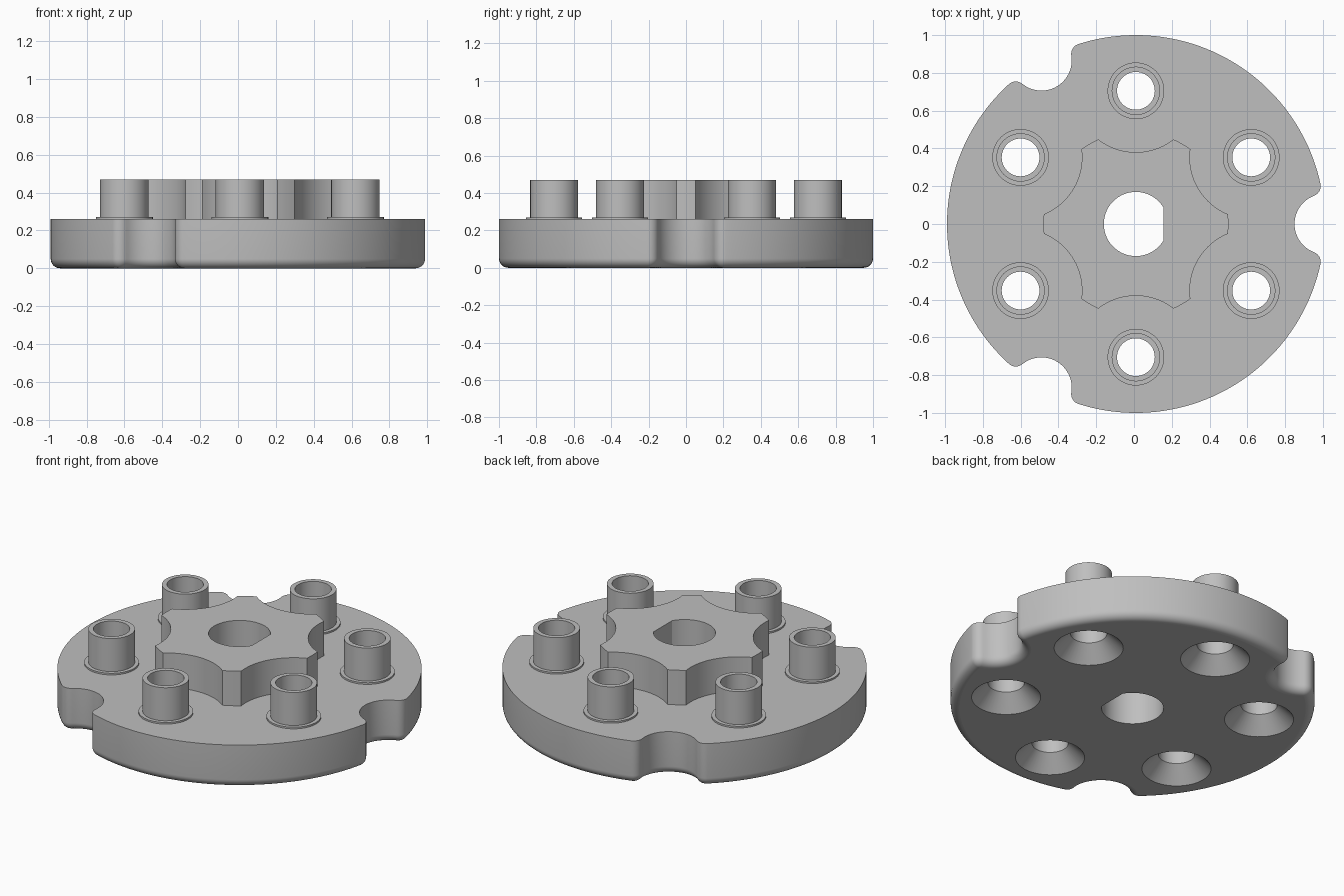
import bpy, bmesh, math
from math import sin, cos, pi, radians

if "Cube" in bpy.data.objects:
    bpy.data.objects.remove(bpy.data.objects["Cube"])

SHIFT = 0.01            # offset of the disc axis along x
PLATE_TOP, TOP = 0.26, 0.47
POST_RING = 0.705       # radius of the circle of posts
POSTS = [(POST_RING * cos(radians(30 + 60 * k)), POST_RING * sin(radians(30 + 60 * k)))
         for k in range(6)]
BORE = 0.1

grey = bpy.data.materials.new("grey plastic")
grey.use_nodes = True
grey.diffuse_color = (0.52, 0.52, 0.52, 1)
grey.node_tree.nodes["Principled BSDF"].inputs["Base Color"].default_value = (0.52, 0.52, 0.52, 1)


def arc(cx, cy, r, a0, a1, n, ends=True):
    """Points on an arc, with or without its two end points."""
    steps = range(n + 1) if ends else range(1, n)
    return [(cx + r * cos(a0 + (a1 - a0) * i / n), cy + r * sin(a0 + (a1 - a0) * i / n))
            for i in steps]


def circle(cx, cy, r, n=48):
    return arc(cx, cy, r, 0, 2 * pi, n)[:-1]


def turn(points, a):
    return [(x * cos(a) - y * sin(a), x * sin(a) + y * cos(a)) for x, y in points]


def ring(bm, points, z):
    return [bm.verts.new((x + SHIFT, y, z)) for x, y in points]


def skin(bm, rings, closed=False):
    """Bridge neighbouring rings of equal length with quads."""
    pairs = list(zip(rings, rings[1:])) + ([(rings[-1], rings[0])] if closed else [])
    for a, b in pairs:
        for i in range(len(a)):
            j = (i + 1) % len(a)
            bm.faces.new((a[i], a[j], b[j], b[i]))


def cap(bm, loops):
    """Fill a flat region bounded by an outline and its holes."""
    edges = [bm.edges.get((l[i - 1], l[i])) for l in loops for i in range(len(l))]
    bmesh.ops.triangle_fill(bm, use_beauty=True, use_dissolve=False,
                            edges=edges, normal=(0, 0, 1))


def finish(bm, name):
    bmesh.ops.recalc_face_normals(bm, faces=bm.faces)
    mesh = bpy.data.meshes.new(name)
    bm.to_mesh(mesh)
    bm.free()
    mesh.materials.append(grey)
    obj = bpy.data.objects.new(name, mesh)
    bpy.context.collection.objects.link(obj)
    bpy.ops.object.select_all(action='DESELECT')
    obj.select_set(True)
    bpy.context.view_layer.objects.active = obj
    bpy.ops.object.shade_smooth_by_angle(angle=radians(30))
    for p in mesh.polygons:          # keep level faces perfectly flat
        if abs(p.normal.z) > 0.9999:
            p.use_smooth = False
    return obj


def plate_outline(d):
    """Disc with three round-cornered notches, inset by d."""
    big, notch, fillet = 1 - d, 0.16 + d, 0.055 - d
    th = math.acos(((big - fillet) ** 2 + 1 - (notch + fillet) ** 2) / (2 * (big - fillet)))
    cx, cy = (big - fillet) * cos(th), (big - fillet) * sin(th)
    phi = math.atan2(-cy, 1 - cx)
    third = radians(120)
    mx, my = turn([(cx, -cy)], third)[0]
    sector = (arc(1, 0, notch, pi - phi, pi + phi, 24)
              + arc(cx, cy, fillet, phi, th, 8, False)
              + arc(0, 0, big, th, third - th, 48)
              + arc(mx, my, fillet, third - th, third - phi, 8, False))
    return [p for k in range(3) for p in turn(sector, k * third)]


def d_hole():
    """Round shaft hole with one flat side."""
    a = math.acos(0.145 / 0.17)
    return arc(0, 0, 0.17, a, 2 * pi - a, 48)


def hub_outline():
    """Six-armed star scooped out around each post."""
    scoop, reach = 0.325, 0.49
    half = math.acos((POST_RING ** 2 + reach ** 2 - scoop ** 2) / (2 * POST_RING * reach))
    bend = math.asin(reach * sin(half) / scoop)
    tip = radians(30) - half
    sector = (arc(0, 0, reach, -tip, tip, 4)
              + arc(*POSTS[0], scoop, radians(210) + bend, radians(210) - bend, 20, False))
    return [p for k in range(6) for p in turn(sector, radians(60 * k))]


# Base plate: rounded lower edge, countersunk bores and shaft hole
bm = bmesh.new()
R, N = 0.05, 8
rings = [ring(bm, plate_outline(R * (1 - cos(t))), R * (1 - sin(t)))
         for t in [pi / 2 * (1 - i / N) for i in range(N + 1)]]
rings.append(ring(bm, plate_outline(0), PLATE_TOP))
skin(bm, rings)
lower, upper = [rings[0]], [rings[-1]]
for x, y in POSTS:
    bore = [ring(bm, circle(x, y, r), z)
            for r, z in ((0.19, 0), (BORE, 0.09), (BORE, PLATE_TOP))]
    skin(bm, bore)
    lower.append(bore[0])
    upper.append(bore[-1])
shaft = [ring(bm, d_hole(), z) for z in (0, PLATE_TOP)]
skin(bm, shaft)
cap(bm, lower + [shaft[0]])
cap(bm, upper + [shaft[1]])
finish(bm, "base_plate")

# Central star hub
bm = bmesh.new()
walls = [[ring(bm, pts, z) for z in (PLATE_TOP, TOP)] for pts in (hub_outline(), d_hole())]
for w in walls:
    skin(bm, w)
for level in (0, 1):
    cap(bm, [w[level] for w in walls])
finish(bm, "star_hub")

# Hollow posts with a thin foot flange
PROFILE = [(BORE, PLATE_TOP), (0.15, PLATE_TOP), (0.15, 0.27), (0.128, 0.27),
           (0.128, TOP), (BORE, TOP)]
for k, (x, y) in enumerate(POSTS):
    bm = bmesh.new()
    skin(bm, [ring(bm, circle(x, y, r), z) for r, z in PROFILE], closed=True)
    finish(bm, f"hollow_post_{k + 1}")
